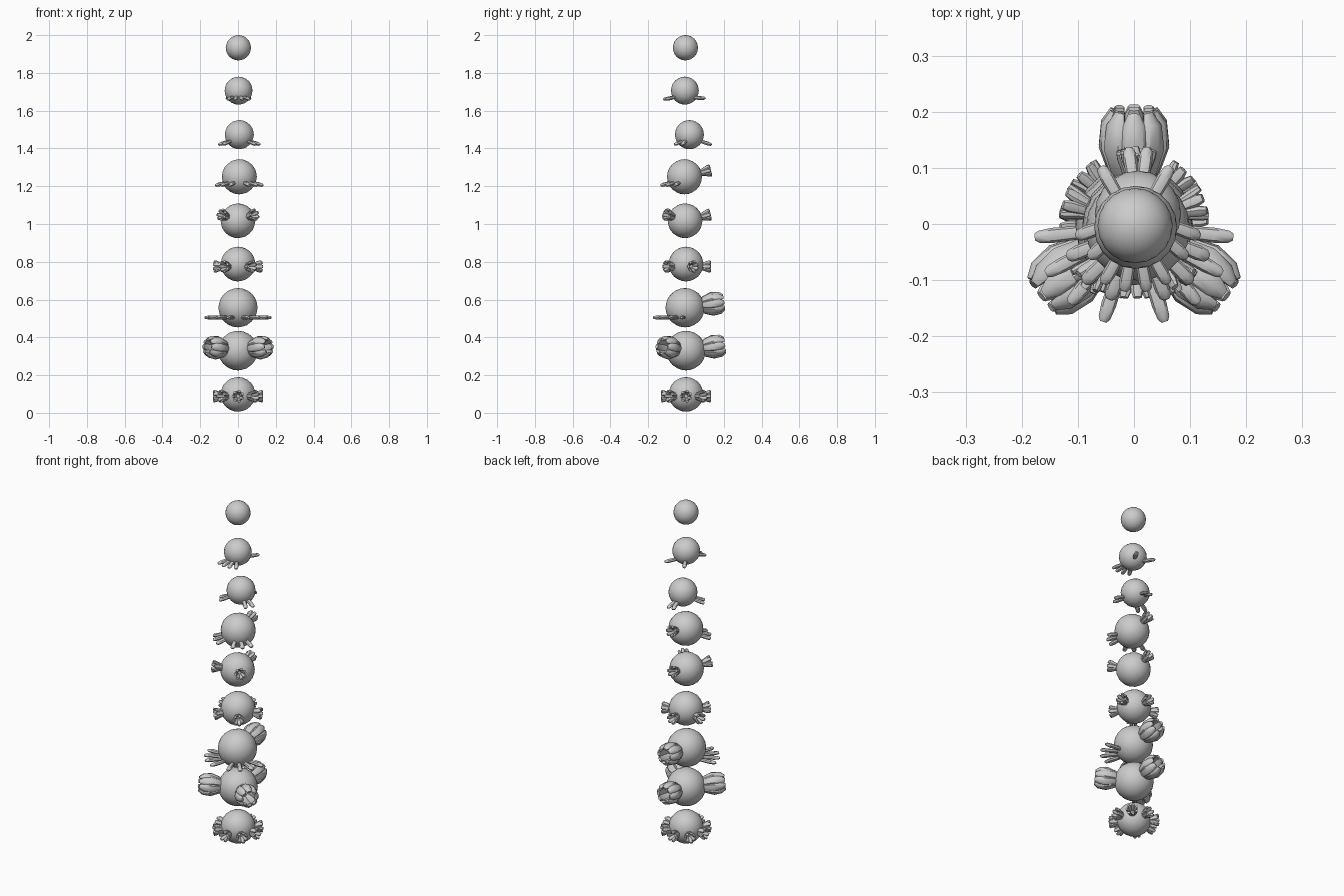
import bpy, bmesh, math
from mathutils import Vector

if "Cube" in bpy.data.objects:
    bpy.data.objects.remove(bpy.data.objects["Cube"])

grey = bpy.data.materials.new("stone grey")
grey.diffuse_color = (0.6, 0.6, 0.6, 1)
grey.use_nodes = True
grey.node_tree.nodes["Principled BSDF"].inputs["Base Color"].default_value = grey.diffuse_color


def finish(name, bm, smooth):
    bmesh.ops.recalc_face_normals(bm, faces=bm.faces)
    me = bpy.data.meshes.new(name)
    bm.to_mesh(me)
    bm.free()
    me.materials.append(grey)
    me.polygons.foreach_set("use_smooth", [smooth] * len(me.polygons))
    ob = bpy.data.objects.new(name, me)
    bpy.context.collection.objects.link(ob)
    if smooth:
        bpy.context.view_layer.objects.active = ob
        ob.select_set(True)
        bpy.ops.object.shade_smooth_by_angle(angle=math.radians(40))
        ob.select_set(False)


def ball(name, centre, radius):
    bm = bmesh.new()
    bmesh.ops.create_icosphere(bm, subdivisions=3, radius=radius)
    bmesh.ops.translate(bm, verts=bm.verts, vec=centre)
    finish(name, bm, True)


def direction(az, el):
    a, e = math.radians(az), math.radians(el)
    return Vector((math.cos(a) * math.cos(e), math.sin(a) * math.cos(e), math.sin(e)))


def petal(bm, path, sizes, across, thick):
    """Eight-sided tube along a path; sizes are half widths."""
    rings = []
    for i, p in enumerate(path):
        t = (path[min(i + 1, len(path) - 1)] - path[max(i - 1, 0)]).normalized()
        n = t.cross(across).normalized()
        rings.append([bm.verts.new(p + across * sizes[i] * math.cos(k * math.pi / 4)
                                   + n * sizes[i] * thick * math.sin(k * math.pi / 4))
                      for k in range(8)])
    for a, b in zip(rings, rings[1:]):
        for k in range(8):
            bm.faces.new((a[k], a[(k + 1) % 8], b[(k + 1) % 8], b[k]))
    bm.faces.new(rings[0])
    bm.faces.new(rings[-1])


def flower(name, centre, az, el, profile, sizes, count, thick):
    """Ring of petals around an axis; profile gives (distance, radius)."""
    d = direction(az, el)
    side = d.cross(Vector((0, 0, 1))).normalized()
    up = side.cross(d)
    bm = bmesh.new()
    for i in range(count):
        a = 2 * math.pi * i / count
        out = side * math.cos(a) + up * math.sin(a)
        path = [centre + d * s + out * r for s, r in profile]
        petal(bm, path, sizes, d.cross(out), thick)
    finish(name, bm, True)


def small_flower(name, c, az, el, start=0.078):
    prof = [(start + s, r) for s, r in ((0, .012), (.02, .017), (.042, .024), (.053, .028))]
    flower(name, c, az, el, prof, (.008, .0095, .011, .008), 7, .75)


def tulip(name, c, az, el):
    prof = [(.075, .018), (.105, .036), (.145, .048), (.185, .046), (.207, .036)]
    flower(name, c, az, el, prof, (.011, .02, .025, .021, .011), 8, .6)


def fan(name, c, angles, el, start, end, drop, half):
    """Single petals spread like fingers."""
    bm = bmesh.new()
    for az in angles:
        d = direction(az, el)
        base = c + Vector((0, 0, drop))
        path = [base + d * (start + (end - start) * t) for t in (0, .25, .7, .93, 1)]
        across = d.cross(Vector((0, 0, 1))).normalized()
        petal(bm, path, [half * k for k in (.6, .9, 1, .8, .45)], across, .8)
    finish(name, bm, True)


# Balls, bottom to top: x, y, z, radius
specs = [(0, 0, .098, .092), (0, 0, .33, .105), (0, -.005, .557, .104),
         (0, 0, .788, .092), (0, -.005, 1.017, .092), (.007, -.008, 1.25, .093),
         (.007, .018, 1.473, .077), (.003, -.006, 1.706, .074), (.002, -.003, 1.933, .067)]
C = []
for i, (x, y, z, r) in enumerate(specs):
    C.append(Vector((x, y, z)))
    ball(f"ball_{i + 1}", C[i], r)

# Small flowers ringing balls one and four
for i in range(8):
    small_flower(f"base_flower_{i + 1}", Vector((0, 0, .088)), i * 45, 0)
for i in range(5):
    small_flower(f"middle_flower_{i + 1}", Vector((0, 0, .775)), 18 + i * 72, 0)

# Large tulips on balls two and three
for i, az in enumerate((-38, -142, 90)):
    tulip(f"tulip_{i + 1}", C[1], az, 6 if az < 0 else 8)
tulip("upper_tulip", C[2], 90, 8)

# Flowers on balls five and six
for i, az in enumerate((-48, -132, 90)):
    small_flower(f"upper_flower_{i + 1}", C[4], az, 14, .085)
small_flower("back_flower", C[5], 90, 14, .09)

# Finger-like petal fans
for side, name in ((1, "right"), (-1, "left")):
    def mirrored(angles):
        return [-90 + side * (a + 90) for a in angles]
    fan(f"{name}_long_fan", C[2], mirrored((-72, -50, -28, -6)), 0, .07, .178, -.052, .0135)
    fan(f"{name}_mid_fan", C[5], mirrored((-68, -45, -22)), -14, .07, .14, -.012, .0135)
    fan(f"{name}_high_fan", C[6], mirrored((-42, -20)), -18, .05, .123, -.015, .0125)
fan("back_high_fan", C[6], (82, 98), -18, .05, .125, -.015, .0125)
fan("front_top_fan", C[7], (-120, -100, -80, -60), -12, .05, .118, -.022, .012)
fan("back_top_fan", C[7], (60, 120), -2, .04, .125, -.036, .0125)
